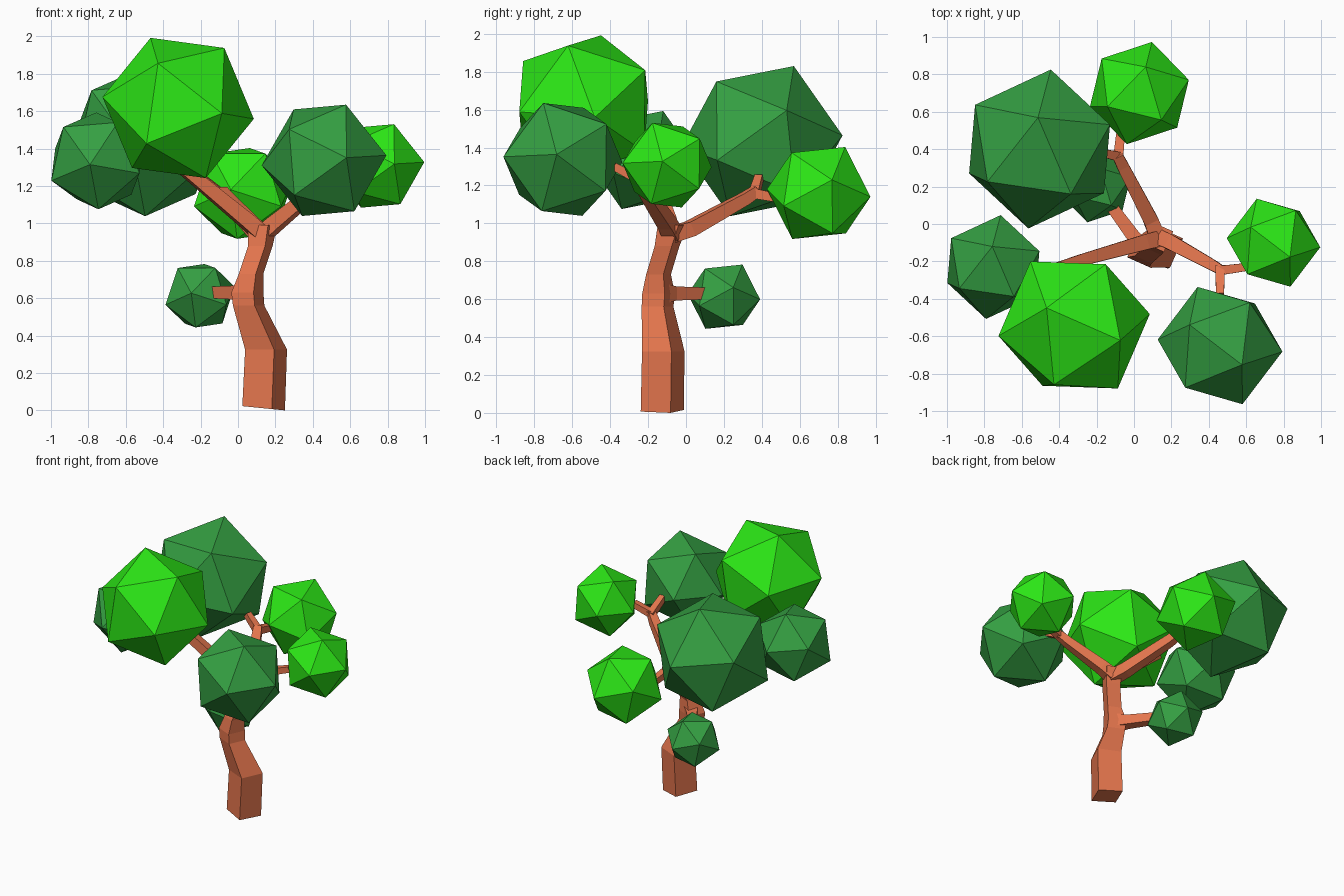
import bpy, bmesh, math
from mathutils import Vector, Matrix

cube = bpy.data.objects.get("Cube")
if cube:
    bpy.data.objects.remove(cube, do_unlink=True)


def material(name, r, g, b):
    m = bpy.data.materials.new(name)
    m.use_nodes = True
    m.diffuse_color = (r, g, b, 1)
    m.node_tree.nodes["Principled BSDF"].inputs["Base Color"].default_value = (r, g, b, 1)
    return m


BARK = material("bark_brown", 0.78, 0.18, 0.075)
BRIGHT = material("bright_green", 0.025, 0.8, 0.008)
DEEP = material("deep_green", 0.035, 0.35, 0.055)


def finish(name, bm, mat):
    bmesh.ops.recalc_face_normals(bm, faces=bm.faces)
    mesh = bpy.data.meshes.new(name)
    bm.to_mesh(mesh)
    bm.free()
    mesh.materials.append(mat)
    obj = bpy.data.objects.new(name, mesh)
    bpy.context.collection.objects.link(obj)
    return obj


def limb(name, nodes, turn=45, upright=False):
    """Four-sided tapered tube through (x, y, z, corner radius) nodes."""
    bm = bmesh.new()
    pts = [Vector(n[:3]) for n in nodes]
    rings = []
    for i, p in enumerate(pts):
        d = pts[min(i + 1, len(pts) - 1)] - pts[max(i - 1, 0)]
        if upright:
            u, v = Vector((1, 0, 0)), Vector((0, 1, 0))
        else:
            u = d.cross(Vector((0, 0, 1))).normalized()
            v = u.cross(d).normalized()
        ring = []
        for k in range(4):
            a = math.radians(turn + 90 * k)
            ring.append(bm.verts.new(p + nodes[i][3] * (u * math.cos(a) + v * math.sin(a))))
        rings.append(ring)
    for a, b in zip(rings, rings[1:]):
        for k in range(4):
            j = (k + 1) % 4
            bm.faces.new((a[k], a[j], b[j], b[k]))
    bm.faces.new(rings[0])
    bm.faces.new(rings[-1])
    return finish(name, bm, BARK)


# Trunk
trunk = limb("trunk", [
    (0.137, -0.125, 0.01, 0.122), (0.15, -0.12, 0.325, 0.12),
    (0.057, -0.15, 0.56, 0.09), (0.05, -0.145, 0.63, 0.092),
    (0.07, -0.145, 0.73, 0.07), (0.12, -0.1, 0.88, 0.07),
    (0.13, -0.07, 0.99, 0.085)], turn=21, upright=True)
for vert in trunk.data.vertices:      # slanted foot
    if vert.co.z < 0.1:
        vert.co.z = max(0, 0.012 - 0.1 * (vert.co.x - 0.13))

# Branches
limb("low_branch", [(0.05, -0.13, 0.63, 0.07), (0.0, -0.07, 0.63, 0.052),
                    (-0.11, 0.08, 0.63, 0.045), (-0.19, 0.19, 0.63, 0.04)])
limb("left_branch", [(0.13, -0.08, 0.94, 0.06), (0.05, -0.1, 1.01, 0.058),
                     (-0.27, -0.19, 1.275, 0.045), (-0.4, -0.23, 1.38, 0.04)])
limb("right_branch", [(0.13, -0.07, 0.94, 0.06), (0.2, -0.1, 1.0, 0.056),
                      (0.42, -0.22, 1.18, 0.042), (0.47, -0.25, 1.23, 0.036)])
limb("right_twig_outer", [(0.45, -0.25, 1.22, 0.036), (0.6, -0.23, 1.27, 0.03)])
limb("right_twig_front", [(0.46, -0.23, 1.22, 0.036), (0.46, -0.38, 1.3, 0.03)])
limb("back_branch", [(0.13, -0.08, 0.94, 0.06), (0.09, 0.02, 0.97, 0.056),
                     (-0.06, 0.31, 1.13, 0.045), (-0.09, 0.37, 1.17, 0.04)])
limb("back_twig_outer", [(-0.085, 0.35, 1.16, 0.038), (-0.07, 0.5, 1.13, 0.032)])
limb("back_twig_upper", [(-0.08, 0.36, 1.15, 0.036), (-0.19, 0.385, 1.24, 0.03)])

# Foliage orientations: one corner direction and one neighbouring corner
TURN_A = ((-76, -11, 11), (-28, 17, 70))
TURN_B = ((0.06, 0.425, 0.03), (-0.01, 0.158, 0.397))
TURN_C = ((62, -6, 5), (22, -19, 55))
TURN_D = ((0.067, 0.273, -0.02), (0.035, 0.145, 0.234))


def foliage(name, centre, radius, turn, mat):
    z = Vector(turn[0]).normalized()
    x = Vector(turn[1])
    x = (x - z * x.dot(z)).normalized()
    rot = Matrix((x, z.cross(x), z)).transposed().to_4x4()
    bm = bmesh.new()
    bmesh.ops.create_icosphere(bm, subdivisions=1, radius=radius,
                               matrix=Matrix.Translation(centre) @ rot)
    finish(name, bm, mat)


foliage("foliage_top", (-0.32, -0.54, 1.617), 0.413, TURN_A, BRIGHT)
foliage("foliage_back_large", (-0.505, 0.401, 1.434), 0.43, TURN_B, DEEP)
foliage("foliage_right_side", (-0.752, -0.23, 1.334), 0.281, TURN_B, DEEP)
foliage("foliage_front", (0.46, -0.65, 1.337), 0.336, TURN_C, DEEP)
foliage("foliage_left_side", (0.746, -0.1, 1.307), 0.252, TURN_C, BRIGHT)
foliage("foliage_back", (0.029, 0.70, 1.16), 0.282, TURN_D, BRIGHT)
foliage("foliage_low", (-0.203, 0.2, 0.613), 0.197, TURN_D, DEEP)
